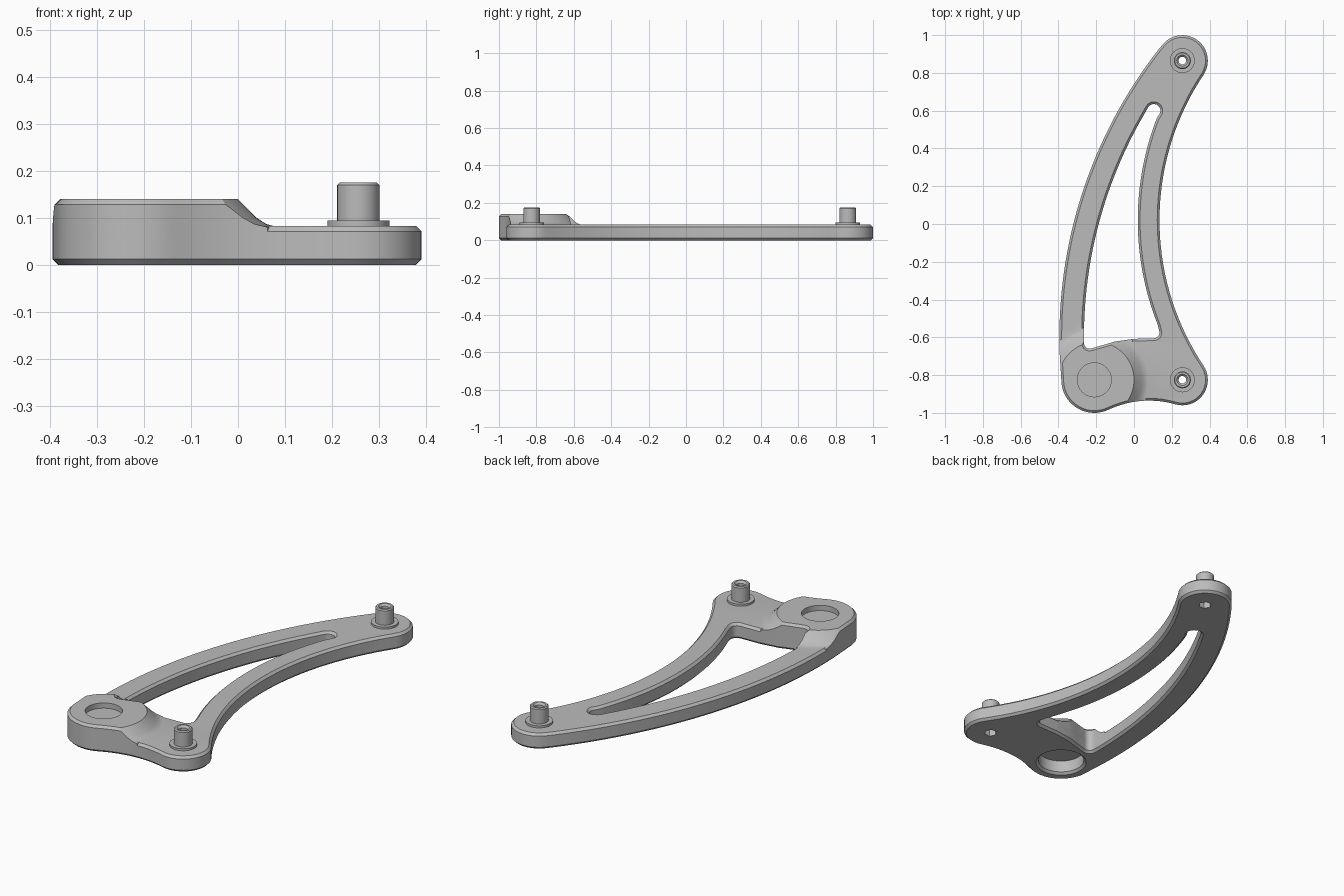
import bpy, bmesh
from math import radians, cos, sin, pi
from mathutils import Matrix

if "Cube" in bpy.data.objects:
    bpy.data.objects.remove(bpy.data.objects["Cube"])

grey = bpy.data.materials.new("satin grey")
grey.use_nodes = True
colour = (0.5, 0.5, 0.5, 1)
grey.diffuse_color = colour
grey.node_tree.nodes["Principled BSDF"].inputs["Base Color"].default_value = colour

PLATE, BOSS, CHAMFER = 0.083, 0.14, 0.012
BOSS_AT = (-0.21, -0.825)
PINS = [(0.256, -0.825), (0.256, 0.865)]


def arc(cx, cy, r, a0, a1, n=16):
    """Points on an arc, angles in degrees."""
    steps = [radians(a0 + (a1 - a0) * i / n) for i in range(n + 1)]
    return [(cx + r * cos(a), cy + r * sin(a)) for a in steps]


def add_object(name, mesh):
    ob = bpy.data.objects.new(name, mesh)
    bpy.context.collection.objects.link(ob)
    mesh.materials.clear()
    mesh.materials.append(grey)
    return ob


def clean(mesh):
    bm = bmesh.new()
    bm.from_mesh(mesh)
    bmesh.ops.remove_doubles(bm, verts=bm.verts, dist=0.00005)
    bmesh.ops.recalc_face_normals(bm, faces=bm.faces)
    bm.to_mesh(mesh)
    bm.free()


def chamfered_prism(name, loops, height):
    """Flat outline with holes, extruded upward with chamfered rims."""
    cu = bpy.data.curves.new(name + " outline", 'CURVE')
    cu.dimensions, cu.fill_mode = '2D', 'BOTH'
    cu.extrude = height / 2 - CHAMFER
    cu.bevel_depth, cu.bevel_resolution, cu.offset = CHAMFER, 0, -CHAMFER
    for pts in loops:
        sp = cu.splines.new('POLY')
        sp.points.add(len(pts) - 1)
        for p, (x, y) in zip(sp.points, pts):
            p.co = (x, y, 0, 1)
        sp.use_cyclic_u = True
    tmp = bpy.data.objects.new(name + " outline", cu)
    bpy.context.collection.objects.link(tmp)
    dg = bpy.context.evaluated_depsgraph_get()
    mesh = bpy.data.meshes.new_from_object(tmp.evaluated_get(dg))
    bpy.data.objects.remove(tmp)
    mesh.transform(Matrix.Translation((0, 0, height / 2)))
    clean(mesh)
    return add_object(name, mesh)


def lathe(name, profile, at, sides=48, closed=False):
    """Turn a (radius, height) profile about a vertical axis."""
    bm = bmesh.new()
    rings = [[bm.verts.new((at[0] + r * cos(2 * pi * i / sides),
                            at[1] + r * sin(2 * pi * i / sides), z))
              for i in range(sides)] for r, z in profile]
    pairs = list(zip(rings, rings[1:]))
    if closed:
        pairs.append((rings[-1], rings[0]))
    else:
        bm.faces.new(rings[0][::-1])
        bm.faces.new(rings[-1])
    for a, b in pairs:
        for i in range(sides):
            j = (i + 1) % sides
            bm.faces.new((a[i], a[j], b[j], b[i]))
    bmesh.ops.recalc_face_normals(bm, faces=bm.faces)
    mesh = bpy.data.meshes.new(name)
    bm.to_mesh(mesh)
    bm.free()
    return add_object(name, mesh)


def combine(target, tool, operation):
    """Apply a boolean and discard the tool."""
    mod = target.modifiers.new(operation, 'BOOLEAN')
    mod.operation, mod.solver, mod.object = operation, 'EXACT', tool
    dg = bpy.context.evaluated_depsgraph_get()
    mesh = bpy.data.meshes.new_from_object(target.evaluated_get(dg))
    target.modifiers.clear()
    target.data = mesh
    bpy.data.objects.remove(tool)
    clean(mesh)


def smooth(ob):
    bpy.ops.object.select_all(action='DESELECT')
    ob.select_set(True)
    bpy.context.view_layer.objects.active = ob
    bpy.ops.object.shade_smooth_by_angle(angle=radians(28))


# Outer outline: far end, long back curve, boss, front hollow, foot, inner curve
outline = (arc(*PINS[1], 0.135, -33.7, 141.2)
           + arc(2.08, -0.6, 2.475, 142, 182, 32)
           + arc(*BOSS_AT, 0.175, 188, 295.4)
           + arc(0.08, -1.435, 0.5, 113, 76, 12)
           + arc(*PINS[0], 0.135, 253.9, 393.7)
           + arc(1.523, 0.02, 1.388, 212, 148, 32))

# Crescent window between the two arms
window = (arc(0.105, 0.6, 0.035, -22.2, 148.7, 10)
          + arc(2.08, -0.6, 2.345, 150, 180.5, 28)
          + arc(-0.235, -0.63, 0.03, 185, 285, 6)
          + [(-0.16, -0.64), (-0.1, -0.622), (0, -0.608)]
          + arc(0.105, -0.575, 0.03, 270, 375, 6)
          + arc(1.523, 0.02, 1.503, 201.5, 159, 28))

body = chamfered_prism("arm_body", [outline, window], PLATE)

# Raised boss, limited by a flared skirt
boss = chamfered_prism("boss", [outline, window], BOSS)
skirt = lathe("skirt", [(0.285, 0.04), (0.285, 0.08), (0.26, 0.087), (0.24, 0.1),
                        (0.2, 0.14), (0.2, 0.2)], (-0.2, -0.825), 64)
combine(boss, skirt, 'INTERSECT')
combine(body, boss, 'UNION')

# Round pockets above and below the boss web
for name, profile in (("top_pocket", [(0.09, 0.112), (0.09, 0.2)]),
                      ("under_pocket", [(0.14, -0.012), (0.115, 0.012), (0.115, 0.075)])):
    combine(body, lathe(name, profile, BOSS_AT), 'DIFFERENCE')

# Hexagonal pockets under the pins
for at in PINS:
    combine(body, lathe("hex_pocket", [(0.032, -0.05), (0.032, 0.2)], at, 6), 'DIFFERENCE')
smooth(body)

# Hollow pins with a washer-like collar
for name, at in zip(("front_pin", "back_pin"), PINS):
    pin = lathe(name, [(0.02, 0.05), (0.05, 0.05), (0.066, 0.075), (0.066, 0.094),
                       (0.045, 0.094), (0.045, 0.17), (0.04, 0.175), (0.03, 0.175),
                       (0.02, 0.165)], at, 32, closed=True)
    smooth(pin)
